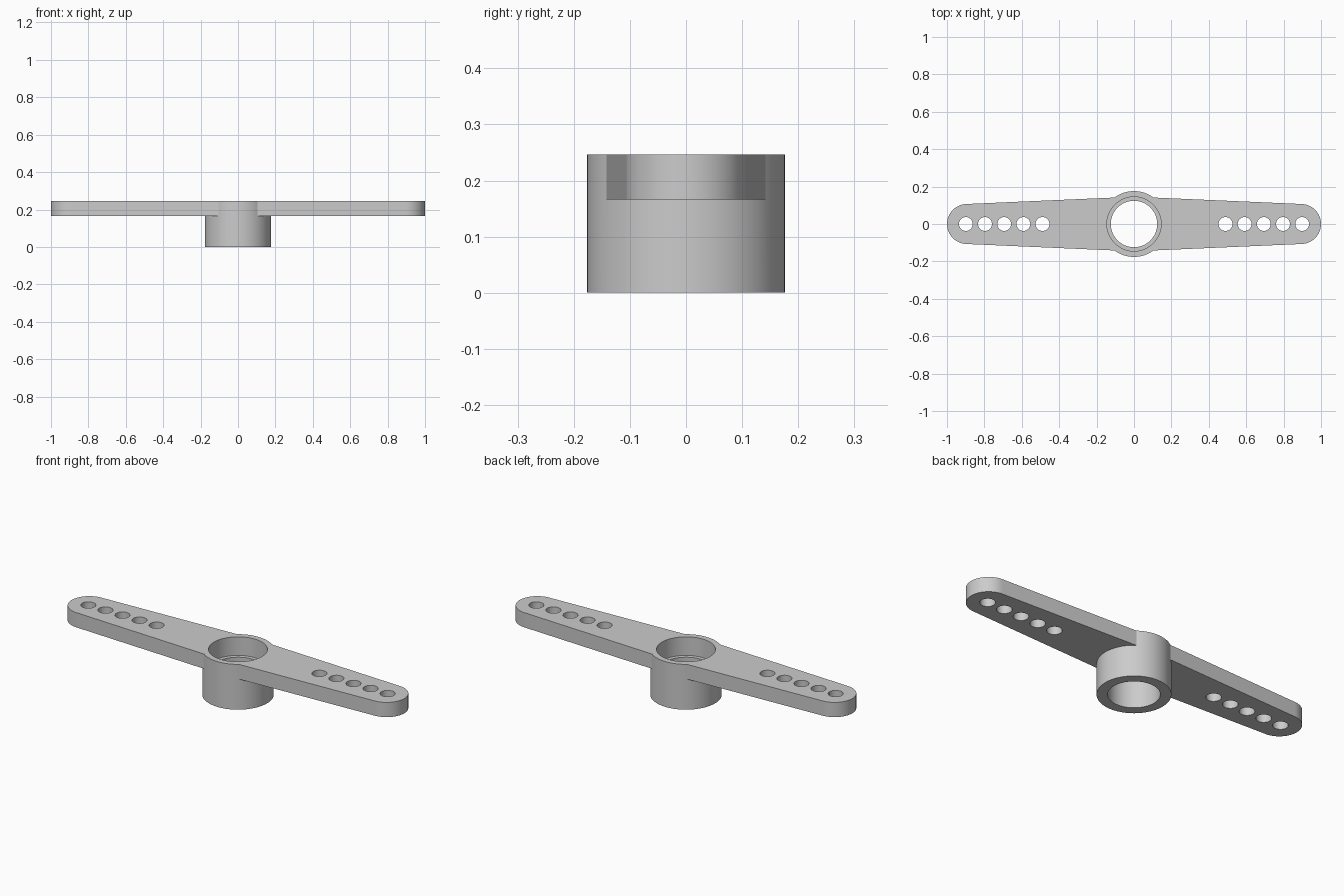
import bpy
import bmesh
import math

cube = bpy.data.objects.get("Cube")
if cube:
    bpy.data.objects.remove(cube, do_unlink=True)

TOP, ARM_BASE, LEDGE = 0.246, 0.166, 0.145
HUB_R, RECESS_R, BORE_R = 0.176, 0.145, 0.124
TIP_X, TIP_R, ROOT_W = 0.893, 0.107, 0.146
HOLE_R, FIRST_HOLE, HOLE_STEP = 0.037, 0.489, 0.1025

grey = bpy.data.materials.new("Grey plastic")
grey.use_nodes = True
grey.diffuse_color = (0.6, 0.6, 0.6, 1)
grey.node_tree.nodes["Principled BSDF"].inputs["Base Color"].default_value = grey.diffuse_color


def prism(name, outline, z0, z1):
    """Extrude a counter-clockwise outline from z0 to z1."""
    bm = bmesh.new()
    base = bm.faces.new([bm.verts.new((x, y, z0)) for x, y in outline])
    grown = bmesh.ops.extrude_face_region(bm, geom=[base])["geom"]
    moved = [v for v in grown if isinstance(v, bmesh.types.BMVert)]
    bmesh.ops.translate(bm, vec=(0, 0, z1 - z0), verts=moved)
    bmesh.ops.recalc_face_normals(bm, faces=bm.faces)
    mesh = bpy.data.meshes.new(name)
    bm.to_mesh(mesh)
    bm.free()
    mesh.materials.append(grey)
    obj = bpy.data.objects.new(name, mesh)
    bpy.context.collection.objects.link(obj)
    return obj


def arc(cx, radius, start, sweep, steps):
    return [(cx + radius * math.cos(start + sweep * i / steps),
             radius * math.sin(start + sweep * i / steps)) for i in range(steps + 1)]


def cylinder(name, x, radius, z0, z1, sides):
    return prism(name, arc(x, radius, 0, 2 * math.pi, sides)[:-1], z0, z1)


def combine(target, tool, operation):
    mod = target.modifiers.new(tool.name, 'BOOLEAN')
    mod.operation, mod.solver, mod.object = operation, 'EXACT', tool
    bpy.context.view_layer.objects.active = target
    bpy.ops.object.modifier_apply(modifier=mod.name)
    bpy.data.objects.remove(tool, do_unlink=True)


# Tapered double arm with rounded tips
half = math.pi / 2
outline = (arc(TIP_X, TIP_R, -half, math.pi, 32) + [(0, ROOT_W)]
           + arc(-TIP_X, TIP_R, half, math.pi, 32) + [(0, -ROOT_W)])
horn = prism("double_arm_with_hub", outline, ARM_BASE, TOP)

# Central hub
combine(horn, cylinder("hub", 0, HUB_R, 0, TOP, 96), 'UNION')

# Stepped bore: narrow passage below, wider recess above
combine(horn, cylinder("bore", 0, BORE_R, -0.1, TOP + 0.1, 80), 'DIFFERENCE')
combine(horn, cylinder("recess", 0, RECESS_R, LEDGE, TOP + 0.1, 80), 'DIFFERENCE')

# Row of linkage holes along each arm
for side in (-1, 1):
    for i in range(5):
        x = side * (FIRST_HOLE + i * HOLE_STEP)
        combine(horn, cylinder("linkage_hole", x, HOLE_R, 0.1, TOP + 0.1, 32), 'DIFFERENCE')

# Smooth round walls, sharp rims
bpy.ops.object.select_all(action='DESELECT')
horn.select_set(True)
bpy.context.view_layer.objects.active = horn
bpy.ops.object.shade_smooth_by_angle(angle=math.radians(30))
